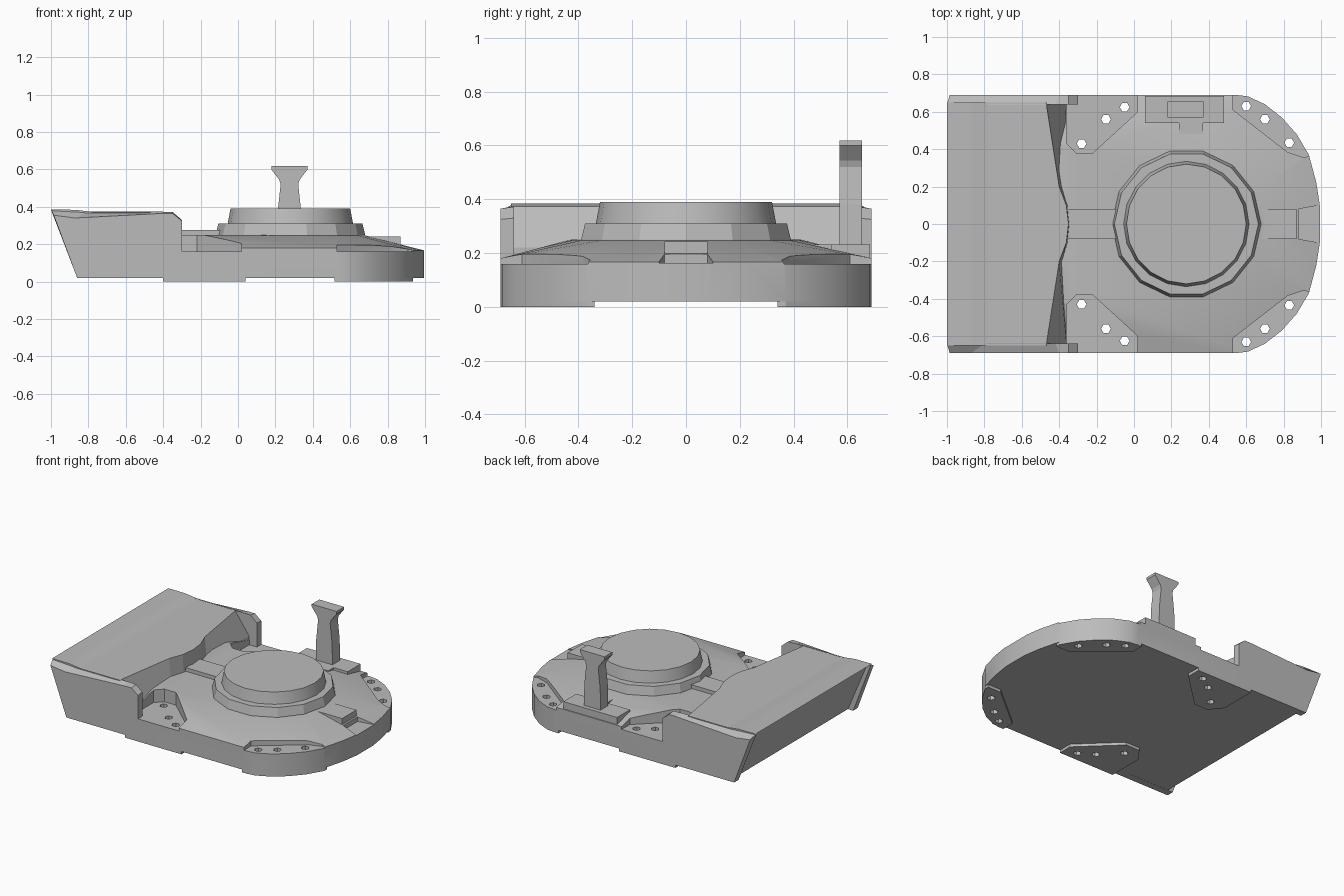
import bpy, bmesh
from math import cos, sin, pi, radians
from mathutils import Vector

cube = bpy.data.objects.get("Cube")
if cube:
    bpy.data.objects.remove(cube, do_unlink=True)

grey = bpy.data.materials.new("plain grey")
grey.use_nodes = True
grey.diffuse_color = (0.5, 0.5, 0.5, 1)
grey.node_tree.nodes["Principled BSDF"].inputs["Base Color"].default_value = (0.5, 0.5, 0.5, 1)


def finish(name, bm):
    bmesh.ops.recalc_face_normals(bm, faces=bm.faces)
    mesh = bpy.data.meshes.new(name)
    bm.to_mesh(mesh)
    bm.free()
    mesh.materials.append(grey)
    obj = bpy.data.objects.new(name, mesh)
    bpy.context.collection.objects.link(obj)
    return obj


def add_loft(bm, rings):
    """Skin a row of equal-length point rings and cap both ends."""
    rows = [[bm.verts.new(p) for p in ring] for ring in rings]
    n = len(rows[0])
    for a, b in zip(rows, rows[1:]):
        for i in range(n):
            j = (i + 1) % n
            bm.faces.new((a[i], a[j], b[j], b[i]))
    bm.faces.new(rows[0])
    bm.faces.new(rows[-1])


def loft(name, *rings):
    bm = bmesh.new()
    add_loft(bm, rings)
    return finish(name, bm)


def flat(points, z, side=1):
    return [(x, y * side, z) for x, y in points]


def upright(points, y):
    return [(x, y, z) for x, z in points]


def circle(x, y, r, n):
    return [(x + r * cos(2 * pi * i / n), y + r * sin(2 * pi * i / n)) for i in range(n)]


def rect(x0, x1, y0, y1):
    return [(x0, y0), (x1, y0), (x1, y1), (x0, y1)]


def select(obj):
    bpy.ops.object.select_all(action='DESELECT')
    obj.select_set(True)
    bpy.context.view_layer.objects.active = obj


def cut(obj, cutter):
    mod = obj.modifiers.new("cut", 'BOOLEAN')
    mod.operation, mod.solver, mod.object = 'DIFFERENCE', 'EXACT', cutter
    select(obj)
    bpy.ops.object.modifier_apply(modifier=mod.name)


def smooth(obj, angle=25):
    select(obj)
    bpy.ops.object.shade_smooth_by_angle(angle=radians(angle))


# Hull: rounded nose, with the deck rising gently to the ring
nose = [(0.55, 0.69), (0.61, 0.682), (0.7, 0.64), (0.79, 0.57), (0.87, 0.48),
        (0.935, 0.37), (0.975, 0.22), (0.995, 0.09)]
half = [(-0.5, 0.69)] + nose
bm = bmesh.new()
for side in (1, -1):
    for x, y in half:
        bm.verts.new((x, y * side, 0.02))
        bm.verts.new((x, y * side, 0.18 if x < 0.6 else 0.167))
    bm.verts.new((-0.5, 0.43 * side, 0.25))
for x, y in circle(0.28, 0, 0.4, 14):
    bm.verts.new((x, y, 0.247))
bmesh.ops.convex_hull(bm, input=bm.verts)
bmesh.ops.dissolve_limit(bm, angle_limit=radians(0.5), verts=bm.verts, edges=bm.edges)
hull = finish("hull", bm)

# Cutters: corner pockets, nose notch and bolt holes
rear_pocket = [(-0.36, 0.8), (-0.36, 0.43), (-0.31, 0.38), (-0.22, 0.38), (0.02, 0.6), (0.02, 0.8)]
front_pocket = [(0.53, 0.8), (0.53, 0.61), (0.82, 0.385), (0.91, 0.355), (1.1, 0.42), (1.1, 0.8)]
holes = [(-0.28, 0.43), (-0.15, 0.56), (-0.05, 0.625), (0.6, 0.63), (0.7, 0.56), (0.83, 0.435)]
pockets_bm, holes_bm = bmesh.new(), bmesh.new()
for side in (1, -1):
    for shape in (rear_pocket, front_pocket):
        add_loft(pockets_bm, [flat(shape, 0.16, side), flat(shape, 0.5, side)])
    for x, y in holes:
        ring = circle(x, y, 0.026, 6)
        add_loft(holes_bm, [flat(ring, -0.1, side), flat(ring, 0.5, side)])
notch = [(0.88, -0.08), (1.1, -0.12), (1.1, 0.12), (0.88, 0.08)]
add_loft(pockets_bm, [flat(notch, 0.163), flat(notch, 0.5)])
pocket_cutter = finish("pocket_cutter", pockets_bm)
hole_cutter = finish("hole_cutter", holes_bm)
cut(hull, pocket_cutter)
cut(hull, hole_cutter)
smooth(hull)

# Foot pads under the four corners
rear_pad = [(-0.4, 0.69), (-0.4, 0.43), (-0.33, 0.34), (-0.22, 0.34), (0.04, 0.59), (0.04, 0.69)]
front_pad = [(0.515, 0.69), (0.515, 0.6), (0.83, 0.34), (0.935, 0.34)] + nose[5::-1]
for side, word in ((1, "left"), (-1, "right")):
    for shape, place in ((rear_pad, "rear"), (front_pad, "front")):
        pad = loft(f"{place}_pad_{word}", flat(shape, 0, side), flat(shape, 0.021, side))
        cut(pad, hole_cutter)
        smooth(pad)
for cutter in (pocket_cutter, hole_cutter):
    bpy.data.objects.remove(cutter, do_unlink=True)

# Raised rear block, its front wall bowed forward at the middle
sections = [(0.65, -0.47, -0.36), (0.2, -0.4, -0.385), (0.1, -0.362, -0.355), (0, -0.35, -0.345)]
sections += [(-y, a, b) for y, a, b in sections[-2::-1]]
loft("rear_block", *[upright([(-0.82, 0.021), (-0.965, 0.365), (-1, 0.385), (-0.87, 0.384),
                              (-0.78, 0.373), (top, 0.373), (foot, 0.22), (foot, 0.021)], y)
                     for y, top, foot in sections])

# Side plates with chamfered tops and short forward arms
outer = [(-0.86, 0.02), (-0.985, 0.355), (-0.87, 0.34), (-0.4, 0.365),
         (-0.35, 0.365), (-0.3, 0.325), (-0.3, 0.02)]
inner = [(-0.86, 0.02), (-1, 0.385), (-0.8, 0.374), (-0.42, 0.374),
         (-0.35, 0.372), (-0.3, 0.33), (-0.3, 0.02)]
for side, word in ((1, "left"), (-1, "right")):
    loft(f"side_plate_{word}", upright(outer, 0.69 * side), upright(inner, 0.64 * side))

# Stepped ring and round cap
ring = loft("ring_base", flat(circle(0.28, 0, 0.4, 14), 0.23),
            flat(circle(0.28, 0, 0.4, 14), 0.25), flat(circle(0.28, 0, 0.385, 14), 0.31))
cap = loft("ring_cap", flat(circle(0.28, 0, 0.337, 20), 0.3), flat(circle(0.28, 0, 0.32, 20), 0.39))
smooth(cap)

# Deck ribs and the plates under the post
for name, shape, z0, z1 in (
        ("rear_rib", rect(-0.37, -0.05, -0.08, 0.08), 0.2, 0.275),
        ("front_rib", rect(0.6, 0.87, -0.08, 0.08), 0.165, 0.242),
        ("post_base", rect(0.06, 0.48, 0.54, 0.685), 0.17, 0.232),
        ("post_base_tab", rect(0.24, 0.37, 0.48, 0.55), 0.2, 0.232)):
    loft(name, flat(shape, z0), flat(shape, z1))

# Post with a flared head
half_post = [(0.065, 0.23), (0.062, 0.38), (0.047, 0.52), (0.055, 0.545), (0.097, 0.6), (0.097, 0.618)]
profile = [(0.275 + w, z) for w, z in half_post] + [(0.275 - w, z) for w, z in reversed(half_post)]
loft("post", upright(profile, 0.57), upright(profile, 0.655))
